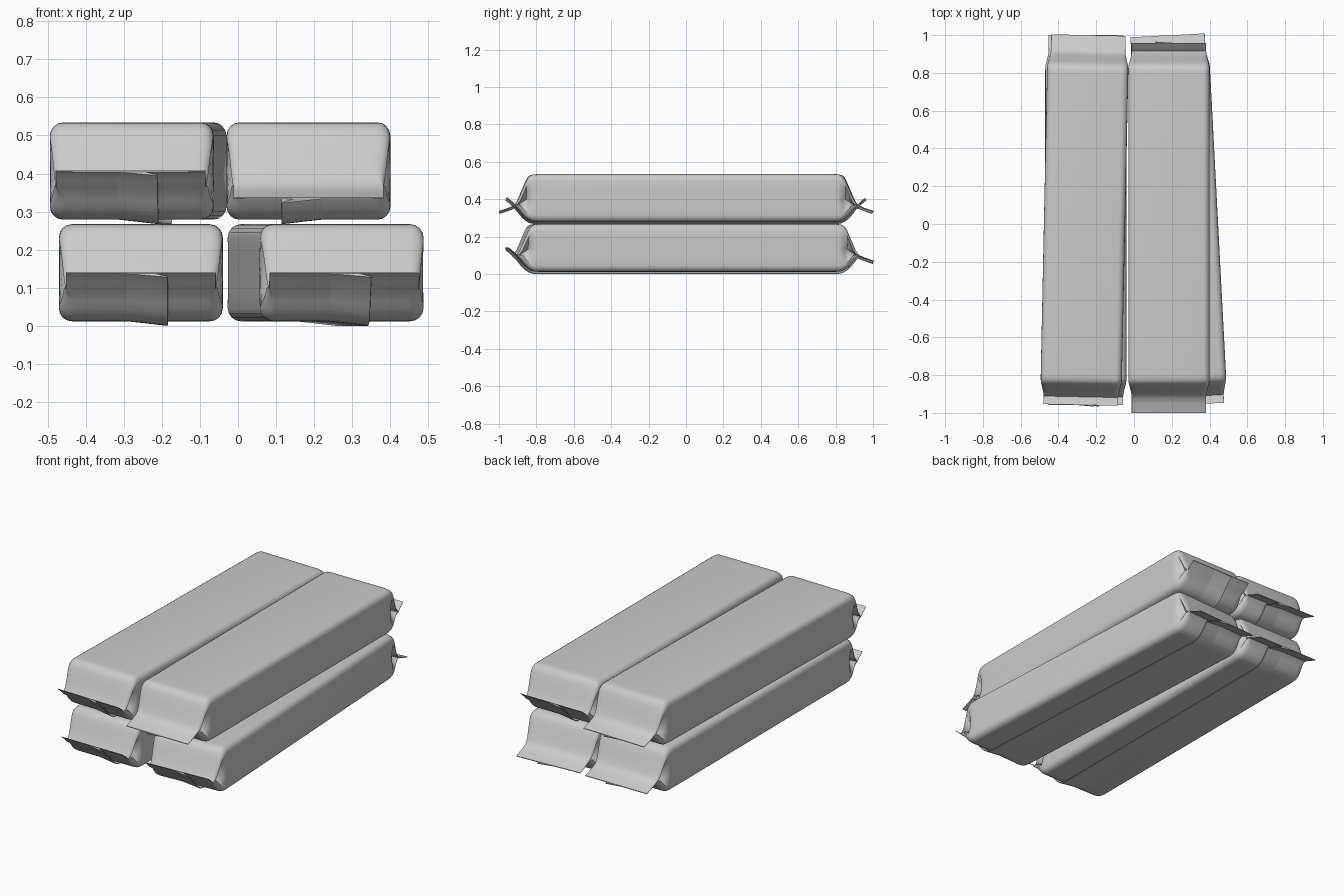
import bpy, bmesh
from math import sin, cos, pi, radians

if "Cube" in bpy.data.objects:
    bpy.data.objects.remove(bpy.data.objects["Cube"])

# One end of a pack: y, top z, bottom z, half width, side tuck
END = [(0.79, .267, .012, .215, .0), (0.812, .266, .013, .215, .002), (0.828, .262, .016, .2145, .008),
       (0.842, .252, .023, .213, .028), (0.854, .232, .031, .210, .040), (0.868, .200, .044, .206, .045),
       (0.885, .160, .064, .202, .048), (0.900, .125, .084, .199, .050), (0.915, .102, .097, .197, .050)]
FIN_DOWN = [(0.95, .087, .083, .197, .05), (1.0, .070, .066, .197, .05)]
FIN_UP = [(0.93, .118, .114, .197, .05), (0.958, .141, .137, .197, .05)]


def stations():
    front = [(-s[0],) + s[1:] for s in END + FIN_UP]
    return front[::-1] + END + FIN_DOWN


def ring(y, top, bot, hw, tuck):
    """Rounded rectangle whose sides can be folded inwards."""
    r = min(.034, (top - bot) * .45)
    pts = []
    for sx, a0 in ((1, -90), (-1, 90)):
        corners = [(bot + r, a0), (top - r, a0 + 90)] if sx > 0 else [(top - r, a0), (bot + r, a0 + 90)]
        for k, (cz, a) in enumerate(corners):
            for i in range(5):
                t = radians(a + i * 22.5)
                pts.append((sx * (hw - r) + r * cos(t), y, cz + r * sin(t)))
            if k == 0:
                other = corners[1][0]
                for f, w in ((.25, .55), (.5, 1), (.75, .55)):
                    pts.append((sx * (hw - tuck * w), y, cz + (other - cz) * f))
    return pts


def loft(name, rings, closed):
    bm = bmesh.new()
    rows = [[bm.verts.new(p) for p in r] for r in rings]
    n = len(rows[0])
    for a, b in zip(rows, rows[1:]):
        for i in range(n if closed else n - 1):
            j = (i + 1) % n
            bm.faces.new((a[i], a[j], b[j], b[i]))
    if closed:
        bm.faces.new(rows[0])
        bm.faces.new(rows[-1])
    bmesh.ops.recalc_face_normals(bm, faces=bm.faces)
    me = bpy.data.meshes.new(name)
    bm.to_mesh(me)
    bm.free()
    return me


# Wrapper body with gusseted ends and crimped fins
body = loft("wrapper", [ring(*s) for s in stations()], True)

# Lengthwise seam flap that follows the underside
path = [(s[0], s[2]) for s in stations()]
seam_rings = []
for i, (y, z) in enumerate(path):
    (y0, z0), (y1, z1) = path[max(i - 1, 0)], path[min(i + 1, len(path) - 1)]
    d = ((y1 - y0) ** 2 + (z1 - z0) ** 2) ** .5
    ny, nz = (z1 - z0) / d, -(y1 - y0) / d
    seam_rings.append([(x, y + ny * o, z + nz * o) for x, o in
                       ((-.045, -.001), (.01, .005), (.07, .012), (.071, .009), (.035, -.001))])
seam = loft("seam", seam_rings, True)

# Four packs: name, x, z, turn in degrees
PACKS = [("lower_left", -.255, 0, 0), ("lower_right", .23, 0, 3),
         ("upper_left", -.262, .267, -1.2), ("upper_right", .185, .267, 180)]
for name, x, z, turn in PACKS:
    for part, me in (("pack", body), ("seam_flap", seam)):
        ob = bpy.data.objects.new(f"{name}_{part}", me.copy())
        bpy.context.collection.objects.link(ob)
        ob.location = (x, 0, z)
        ob.rotation_euler.z = radians(turn)
        bpy.ops.object.select_all(action='DESELECT')
        ob.select_set(True)
        bpy.context.view_layer.objects.active = ob
        bpy.ops.object.shade_smooth_by_angle(angle=radians(35))
